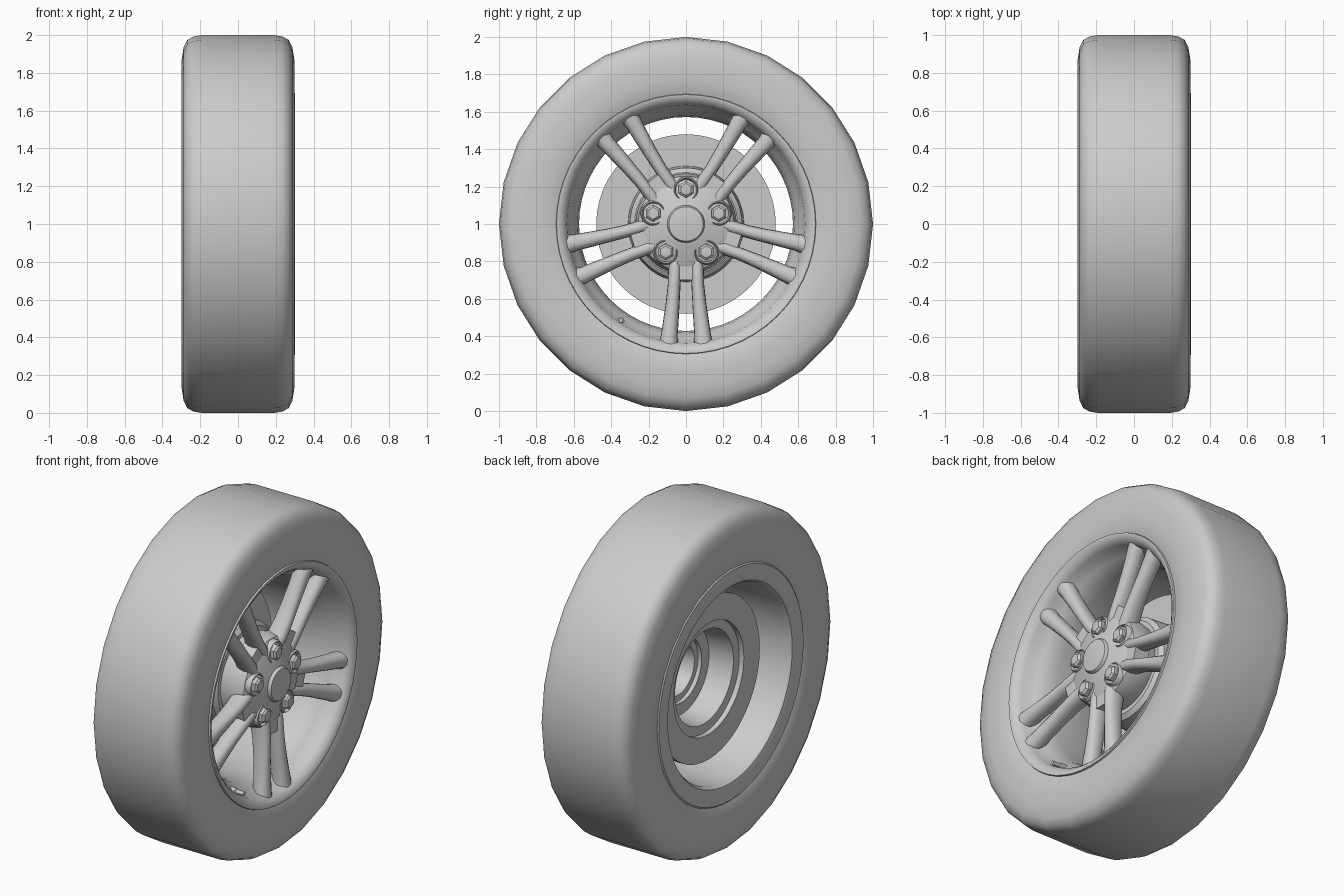
import bpy, bmesh
from math import sin, cos, pi, radians

if "Cube" in bpy.data.objects:
    bpy.data.objects.remove(bpy.data.objects["Cube"])

CZ = 1.0  # axle height; the axle runs along x


def finish(bm, name, angle=40):
    bmesh.ops.remove_doubles(bm, verts=bm.verts, dist=1e-5)
    bmesh.ops.recalc_face_normals(bm, faces=bm.faces)
    me = bpy.data.meshes.new(name)
    bm.to_mesh(me)
    bm.free()
    ob = bpy.data.objects.new(name, me)
    bpy.context.collection.objects.link(ob)
    bpy.ops.object.select_all(action='DESELECT')
    ob.select_set(True)
    bpy.context.view_layer.objects.active = ob
    bpy.ops.object.shade_smooth_by_angle(angle=radians(angle))
    return ob


def skin(bm, rings, loop_rings=False, caps=False):
    """Join equal rings of points with quads."""
    vs = [[bm.verts.new(p) for p in ring] for ring in rings]
    n = len(vs[0])
    for i in range(len(vs) if loop_rings else len(vs) - 1):
        a, b = vs[i], vs[(i + 1) % len(vs)]
        for j in range(n):
            k = (j + 1) % n
            bm.faces.new((a[j], a[k], b[k], b[j]))
    if caps:
        bm.faces.new(vs[0])
        bm.faces.new(vs[-1])


def lathe(name, profile, segs, cy=0, cz=CZ, closed=True, angle=40):
    """Revolve (x, radius) points about an axis parallel to x."""
    bm = bmesh.new()
    rings = [[(x, cy + r * cos(pi / 2 + 2 * pi * s / segs),
               cz + r * sin(pi / 2 + 2 * pi * s / segs)) for s in range(segs)]
             for x, r in profile]
    skin(bm, rings, loop_rings=closed, caps=not closed)
    return finish(bm, name, angle)


def polar(r, deg):
    return r * cos(radians(deg)), CZ + r * sin(radians(deg))


# tyre: flat tread, rounded shoulders, flat sidewalls
half = [(0.19, 1.0), (0.235, 0.993), (0.268, 0.975), (0.288, 0.935),
        (0.298, 0.87), (0.30, 0.79), (0.292, 0.69), (0.27, 0.66)]
lathe("tyre", half + [(-x, r) for x, r in reversed(half)], 28)

# rim: front lip, stepped seat, barrel and rear flange
lathe("rim", [(0.285, 0.697), (0.302, 0.692), (0.302, 0.68), (0.285, 0.655),
              (0.262, 0.637), (0.22, 0.63), (0.19, 0.605), (0.14, 0.58),
              (0.08, 0.572), (-0.27, 0.572), (-0.29, 0.585), (-0.298, 0.62),
              (-0.298, 0.68), (-0.285, 0.695), (-0.26, 0.65), (-0.2, 0.60),
              (0.08, 0.60), (0.2, 0.65)], 56)

# brake disc with raised centre hat, hollow at the back
lathe("brake_disc", [(-0.11, 0.48), (-0.15, 0.48), (-0.15, 0.33), (-0.12, 0.33),
                     (-0.12, 0.275), (0.03, 0.26), (0.03, 0.19), (0.06, 0.19),
                     (0.06, 0.275), (0.04, 0.30), (-0.11, 0.31)], 48, angle=30)

# wheel hub, hollow at the back, and centre cap
lathe("hub", [(0.265, 0.06), (0.265, 0.115), (0.245, 0.15), (0.24, 0.22),
              (0.215, 0.255), (0.15, 0.27), (0.06, 0.25), (0.05, 0.15),
              (0.16, 0.13), (0.17, 0.06)], 50)
lathe("centre_cap", [(0.16, 0.10), (0.27, 0.10), (0.283, 0.092),
                     (0.289, 0.05), (0.29, 0.01)], 40, closed=False)


# spokes: rounded bars that widen and rise towards the rim
def spoke(name, deg, side):
    # radius, sideways centre, half width, front x, depth
    stations = [(0.16, 0.060, 0.040, 0.235, 0.12), (0.24, 0.060, 0.036, 0.25, 0.12),
                (0.32, 0.063, 0.034, 0.254, 0.11), (0.42, 0.071, 0.037, 0.258, 0.10),
                (0.53, 0.082, 0.042, 0.265, 0.095), (0.60, 0.090, 0.045, 0.272, 0.10),
                (0.645, 0.093, 0.052, 0.276, 0.11)]
    c, s = cos(radians(deg)), sin(radians(deg))
    rings = []
    for r, t, w, xf, d in stations:
        ring = []
        for k in range(14):
            a = 2 * pi * k / 14
            ca, sa = cos(a), sin(a)
            u = side * t + w * abs(ca) ** 0.75 * (1 if ca > 0 else -1)
            x = xf - d / 2 + d / 2 * sa
            ring.append((x, r * c - u * s, CZ + r * s + u * c))
        rings.append(ring)
    bm = bmesh.new()
    skin(bm, rings, caps=True)
    finish(bm, name, 50)


# webs that fill the root between the two spokes of each pair
def web(name, deg):
    c, s = cos(radians(deg)), sin(radians(deg))
    rings = []
    for r, w in ((0.2, 0.09), (0.26, 0.07), (0.3, 0.06)):
        rings.append([(x, r * c - u * s, CZ + r * s + u * c)
                      for x, u in ((0.235, -w), (0.235, w), (0.14, w), (0.14, -w))])
    bm = bmesh.new()
    skin(bm, rings, caps=True)
    finish(bm, name)


for i in range(5):
    pair = 270 + 72 * i
    spoke(f"spoke_{i}_a", pair, -1)
    spoke(f"spoke_{i}_b", pair, 1)
    web(f"spoke_web_{i}", pair)
    # lug boss with recessed seat, and hexagonal nut
    y, z = polar(0.185, 90 + 72 * i)
    lathe(f"lug_boss_{i}", [(0.15, 0.07), (0.24, 0.067), (0.25, 0.06),
                            (0.238, 0.052), (0.15, 0.05)], 24, y, z)
    lathe(f"lug_nut_{i}", [(0.2, 0.045), (0.262, 0.045), (0.272, 0.032),
                           (0.274, 0.015)], 6, y, z, closed=False, angle=20)

# tyre valve
y, z = polar(0.622, 236)
lathe("valve", [(0.19, 0.018), (0.23, 0.018), (0.235, 0.012), (0.285, 0.012)],
      12, y, z, closed=False)
